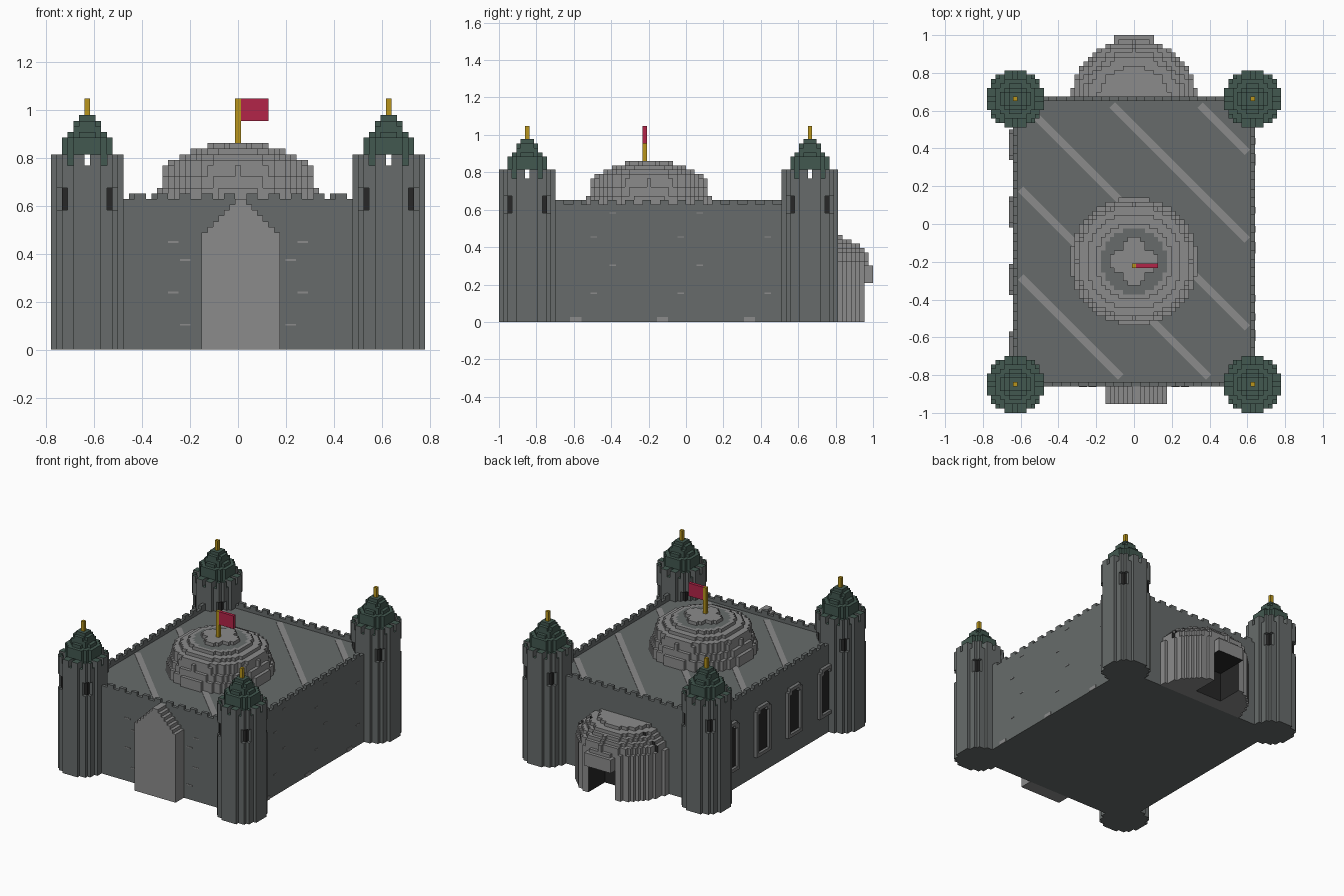
import bpy, bmesh, math
from mathutils import Matrix, Vector

cube = bpy.data.objects.get("Cube")
if cube:
    bpy.data.objects.remove(cube)

V = 2 / 86  # edge of one block

# Palette
COLOURS = {
    "wall grey": (0.135, 0.148, 0.146),
    "light stone": (0.26, 0.26, 0.26),
    "trim grey": (0.18, 0.185, 0.185),
    "roof green": (0.055, 0.098, 0.08),
    "pole gold": (0.48, 0.30, 0.012),
    "flag red": (0.45, 0.018, 0.065),
    "opening dark": (0.02, 0.02, 0.02),
}
MATS = []
for label, rgb in COLOURS.items():
    m = bpy.data.materials.new(label)
    m.use_nodes = True
    m.diffuse_color = (*rgb, 1)
    m.node_tree.nodes["Principled BSDF"].inputs["Base Color"].default_value = (*rgb, 1)
    MATS.append(m)
WALL, STONE, TRIM, GREEN, GOLD, RED, DARK = range(len(MATS))


def finish(name, bm):
    mesh = bpy.data.meshes.new(name)
    bm.to_mesh(mesh)
    bm.free()
    for m in MATS:
        mesh.materials.append(m)
    ob = bpy.data.objects.new(name, mesh)
    bpy.context.collection.objects.link(ob)
    return ob


def box(name, lo, hi, mat, turn=0):
    """Box between two corners, turned about its own centre."""
    lo, hi = Vector(lo), Vector(hi)
    bm = bmesh.new()
    bmesh.ops.create_cube(bm, size=1)
    bm.transform(Matrix.Translation((lo + hi) / 2) @ Matrix.Rotation(turn, 4, "Z")
                 @ Matrix.Diagonal((*(hi - lo), 1)))
    for f in bm.faces:
        f.material_index = mat
    return finish(name, bm)


def blocks(name, centre, spans, inside, paint):
    """Block shape: outer faces of every cell where inside(i, j, k) holds."""
    ri, rj, rk = (range(a, b + 1) for a, b in spans)
    cells = {(i, j, k) for i in ri for j in rj for k in rk if inside(i, j, k)}
    bm, verts = bmesh.new(), {}

    def corner(p):
        if p not in verts:
            verts[p] = bm.verts.new((centre[0] + (p[0] - 0.5) * V,
                                     centre[1] + (p[1] - 0.5) * V, p[2] * V))
        return verts[p]

    for c in cells:
        for axis in range(3):
            for side in (-1, 1):
                near = list(c)
                near[axis] += side
                if tuple(near) in cells:
                    continue
                ring = []
                for du, dw in ((0, 0), (1, 0), (1, 1), (0, 1))[::side]:
                    p = list(c)
                    p[axis] += side > 0
                    p[(axis + 1) % 3] += du
                    p[(axis + 2) % 3] += dw
                    ring.append(corner(tuple(p)))
                bm.faces.new(ring).material_index = paint(*c, axis, side)
    return finish(name, bm)


def row_y(j):
    return -1 + (j + 0.5) * V


def plain(mat):
    return lambda *_: mat


# Main hall
X, FRONT, BACK, ROOF = 27.5 * V, -1 + 6 * V, -1 + 72 * V, 26 * V
box("hall", (-X, FRONT, 0), (X, BACK, ROOF), WALL)


def parapet(i, j, k):
    edge = abs(i) == 27 or j in (6, 71)
    return edge and (k == 26 or (i + j) % 4 < 2)


blocks("parapet", (0, row_y(0)), ((-27, 27), (6, 71), (26, 27)), parapet, plain(WALL))

# Diagonal light bands on the roof
for n in range(5):
    c = -0.88 + n * 0.465
    x0, x1 = max(-0.6, c - 0.63), min(0.6, c + 0.81)
    mx, half = (x0 + x1) / 2, (x1 - x0) / math.sqrt(2)
    box(f"roof_band_{n}", (mx - half, c - mx - 0.02, ROOF),
        (mx + half, c - mx + 0.02, ROOF + 0.004), STONE, -math.pi / 4)

# Corner towers with crenels, stepped caps and finials
CAP = {33: 4.5, 34: 4.5, 35: 4.6, 36: 4.6, 37: 4.5, 38: 3.6, 39: 2.9, 40: 2.5, 41: 1.5}


def tower(i, j, k):
    a, b = sorted((abs(i), abs(j)))
    if a * a + b * b > 42:
        return False
    if k >= 33:
        return b >= 5 and a % 3 != 0
    return not ((a, b) == (4, 5) and 25 <= k <= 28)


def tower_paint(i, j, k, axis, side):
    if abs(i) == abs(j) == 4 and 25 <= k <= 28:
        return DARK
    return GREEN if axis == 2 and side > 0 and k >= 32 else WALL


def cap(i, j, k):
    if k < 35 and i * j == 0:
        return False
    return i * i + j * j <= CAP[k] ** 2


for end, row in (("front", 6), ("back", 71)):
    for hand, sx in (("left", 1), ("right", -1)):
        x, y, tag = sx * 27 * V, row_y(row), f"{end}_{hand}"
        blocks("tower_" + tag, (x, y), ((-6, 6), (-6, 6), (0, 34)), tower, tower_paint)
        blocks("tower_cap_" + tag, (x, y), ((-4, 4), (-4, 4), (33, 41)), cap, plain(GREEN))
        box("finial_" + tag, (x - V / 2, y - V / 2, 42 * V),
            (x + V / 2, y + V / 2, 45 * V), GOLD)

# Roof dome
DOME = [14.5, 14.5, 14.5, 13.8, 13.8, 13, 13, 12.9, 10.9, 8.9, 5.3]


def dome(i, j, k):
    if k == 36 and min(abs(i), abs(j)) > 2:
        return False
    return i * i + j * j <= DOME[k - 26] ** 2


def dome_paint(i, j, k, axis, side):
    ring = axis == 2 and k == 35 and math.hypot(i, j) < 7.3
    return WALL if ring else STONE


blocks("dome", (0, row_y(34)), ((-14, 14), (-14, 14), (26, 36)), dome, dome_paint)

# Flag on the dome
y = row_y(33)
box("flag_pole", (-V / 2, y - V / 2, 37 * V), (V / 2, y + V / 2, 45 * V), GOLD)
box("flag", (V / 2, y - V / 2, 41 * V), (5.5 * V, y + V / 2, 45 * V), RED)

# Pointed front gate slab
blocks("front_gate", (0, row_y(0)), ((-6, 7), (2, 5), (0, 26)),
       lambda i, j, k: abs(i - 0.5) < min(7, 27 - k), plain(STONE))

# Rear apse with doorway and lintel
APSE = [14.5] * 14 + [14, 14, 13, 12, 10.8, 8.5]


def apse(i, j, k):
    if abs(i) <= 4 and j >= 6 and k < 9:
        return False
    if abs(i) <= 4 and j >= 14 and 9 <= k < 13:
        return True
    return i * i + j * j <= APSE[k] ** 2


def apse_paint(i, j, k, axis, side):
    jamb = axis == 0 and abs(i) == 5 and side * i < 0 and k < 9
    back = axis == 1 and j == 5 and side > 0
    head = axis == 2 and k == 9 and side < 0
    return DARK if jamb or back or head else STONE


blocks("rear_apse", (0, row_y(70)), ((-14, 14), (2, 15), (0, 19)), apse, apse_paint)


# Framed windows along one side wall
def frame(i, j, k):
    if k == 20:
        return abs(j) < 3
    return abs(j) == 3 or k == 6 or (k == 19 and abs(j) == 2)


for n in range(4):
    y = 0.42 - n * 0.357
    blocks(f"window_frame_{n}", (0, y), ((-28, -28), (-3, 3), (6, 20)), frame, plain(TRIM))
    box(f"window_pane_{n}", (-X - 0.004, y - 2.5 * V, 7 * V),
        (-X, y + 2.5 * V, 20 * V), DARK)

# Light mortar dashes on the plain side and the front
for n in range(3):
    y = -0.59 + n * 0.465
    box(f"side_footing_{n}", (X, y - 0.03, 0), (X + 0.004, y + 0.03, 0.025), STONE)
    for m, z in enumerate((0.15, 0.3, 0.45, 0.58)):
        dy = y + 0.1 * (m % 2) + 0.08
        box(f"side_dash_{n}_{m}", (X, dy, z), (X + 0.003, dy + 0.035, z + 0.006), STONE)
for sx in (-1, 1):
    for m, z in enumerate((0.1, 0.235, 0.37, 0.445)):
        x = sx * (0.22 + 0.05 * (m % 2))
        box(f"front_dash_{sx}_{m}", (x - 0.022, FRONT - 0.003, z),
            (x + 0.022, FRONT, z + 0.007), STONE)
